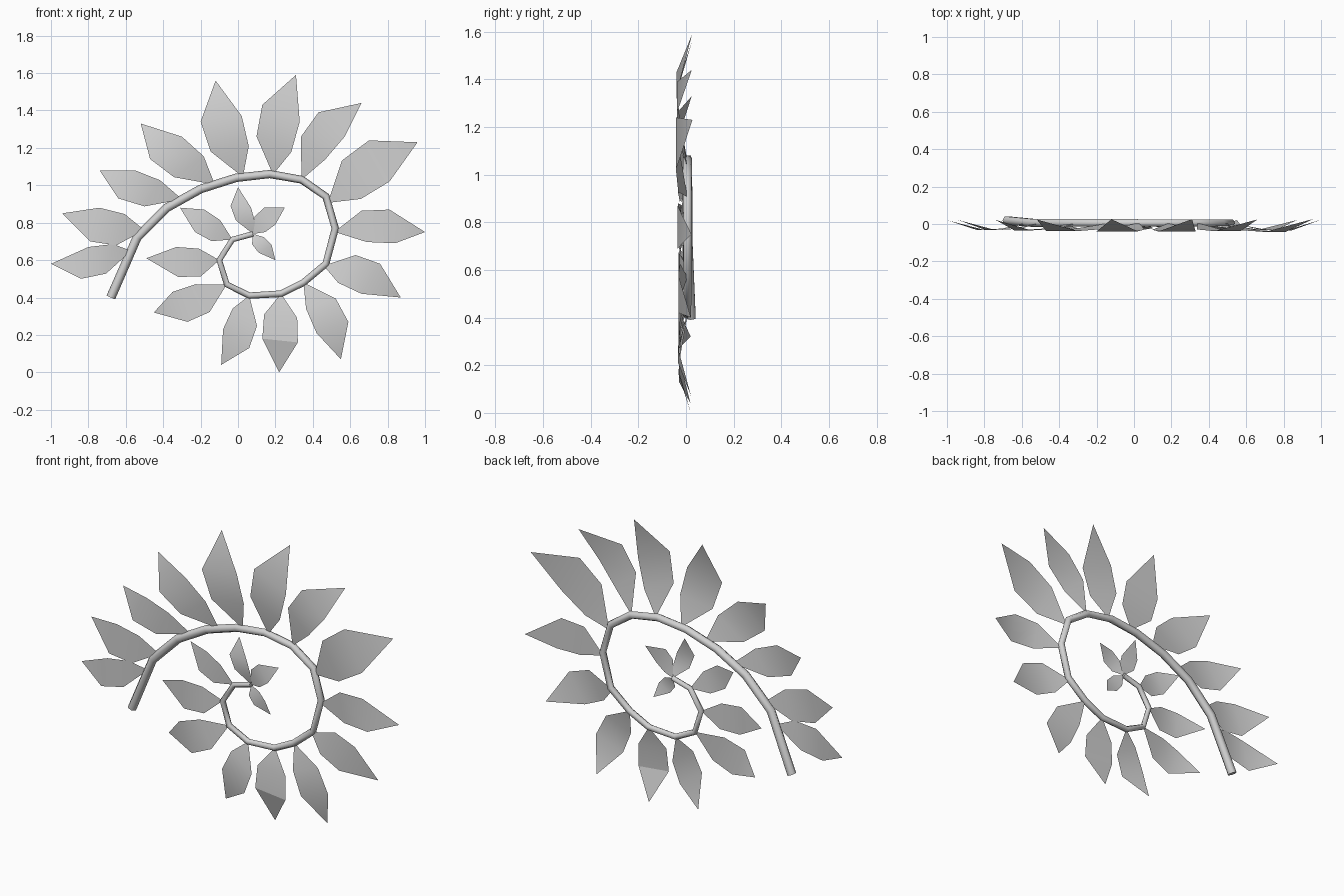
import bpy, bmesh, math
from mathutils import Vector

cube = bpy.data.objects.get("Cube")
if cube:
    bpy.data.objects.remove(cube, do_unlink=True)


def make_material(name, colour):
    mat = bpy.data.materials.new(name)
    mat.use_nodes = True
    mat.diffuse_color = colour
    mat.node_tree.nodes["Principled BSDF"].inputs["Base Color"].default_value = colour
    return mat


grey = make_material("light grey", (0.64, 0.64, 0.64, 1))


def add_object(name, bm):
    mesh = bpy.data.meshes.new(name)
    bm.to_mesh(mesh)
    bm.free()
    mesh.materials.append(grey)
    obj = bpy.data.objects.new(name, mesh)
    bpy.context.collection.objects.link(obj)
    for poly in mesh.polygons:
        poly.use_smooth = True
    return obj


# Spiral path of the stem, from the cut end inwards (x, z)
STEM = [(-0.68, 0.4), (-0.54, 0.72), (-0.38, 0.88), (-0.2, 0.98), (-0.01, 1.04),
        (0.17, 1.06), (0.34, 1.03), (0.47, 0.94), (0.52, 0.77), (0.47, 0.58),
        (0.35, 0.48), (0.23, 0.42), (0.06, 0.41), (-0.06, 0.47), (-0.1, 0.6),
        (-0.03, 0.71), (0.08, 0.74)]
STEM_DEPTH = 0.006
PATH = [Vector((x, STEM_DEPTH, z)) for x, z in STEM]
PATH[0].y = 0.019
LAST = len(PATH) - 1
SIDES = 6


def stem_point(u):
    i = min(int(u), LAST - 1)
    point = PATH[i].lerp(PATH[i + 1], u - i)
    point.y = STEM_DEPTH
    return point


# Stem: tapering tube swept along the path with mitred joints
def build_stem():
    bm = bmesh.new()
    rings = []
    for i, centre in enumerate(PATH):
        before = (centre - PATH[max(i - 1, 0)]).normalized()
        after = (PATH[min(i + 1, LAST)] - centre).normalized()
        tangent = (before + after).normalized()
        across = Vector((tangent.z, 0, -tangent.x)).normalized()
        t = i / LAST
        radius = 0.025 * (1 - t) + 0.015 * t
        ring = []
        for k in range(SIDES):
            a = math.tau * k / SIDES
            offset = across * math.cos(a) + Vector((0, math.sin(a), 0))
            ring.append(bm.verts.new(centre + offset * radius))
        rings.append(ring)
    for low, high in zip(rings, rings[1:]):
        for k in range(SIDES):
            n = (k + 1) % SIDES
            bm.faces.new((low[k], low[n], high[n], high[k]))
    bm.faces.new(rings[0])
    bm.faces.new(rings[-1])
    bmesh.ops.recalc_face_normals(bm, faces=bm.faces)
    obj = add_object("stem", bm)
    bpy.context.view_layer.objects.active = obj
    obj.select_set(True)
    bpy.ops.object.shade_smooth_by_angle(angle=math.radians(65))
    obj.select_set(False)


# Leaf: one bent sheet, pointed at both ends, its bend growing with its length
def build_leaf(name, u, tip, shoulder_a, shoulder_b, folded):
    base = stem_point(u)
    at = lambda p, y: Vector((p[0], y, p[1]))
    length = (at(tip, base.y) - base).length
    end = at(tip, 0.047 * length)
    wide = [at(p, -0.073 * length) for p in (shoulder_a, shoulder_b)]
    back = (base - end) * 0.31
    back.y = 0.017 * length
    middle = (wide[0] + wide[1]) / 2
    narrow = [middle + (w - middle) * 0.93 + back for w in wide]
    bm = bmesh.new()
    b, e, w0, w1, n0, n1 = [bm.verts.new(p) for p in (base, end, *wide, *narrow)]
    for face in ((b, n0, n1), (n0, w0, w1, n1), (w0, e, w1)):
        bm.faces.new(face)
    bm.normal_update()
    if sum(f.normal.y for f in bm.faces) > 0:
        bmesh.ops.reverse_faces(bm, faces=bm.faces)
    bm.edges.get((w0, w1)).smooth = not folded
    add_object(name, bm)


# Each leaf: place along the stem, tip, and the two widest corners
LEAVES = [
    (0.78, (-1.0, 0.58), (-0.8, 0.67), (-0.84, 0.5)),
    (1.25, (-0.94, 0.85), (-0.74, 0.88), (-0.79, 0.7)),
    (2.45, (-0.74, 1.08), (-0.55, 1.08), (-0.64, 0.93)),
    (3.4, (-0.52, 1.33), (-0.3, 1.26), (-0.47, 1.14)),
    (4.2, (-0.12, 1.56), (0.02, 1.37), (-0.2, 1.34)),
    (5.1, (0.31, 1.59), (0.33, 1.34), (0.13, 1.43)),
    (6, (0.66, 1.44), (0.43, 1.39), (0.57, 1.26)),
    (7.2, (0.96, 1.23), (0.7, 1.24), (0.81, 1.02)),
    (8.1, (1.0, 0.75), (0.81, 0.87), (0.84, 0.69)),
    (9.1, (0.87, 0.4), (0.76, 0.58), (0.66, 0.42)),
    (10, (0.55, 0.07), (0.59, 0.27), (0.42, 0.21)),
    (11, (0.22, 0), (0.32, 0.16), (0.13, 0.18)),
    (12, (-0.09, 0.04), (0.06, 0.13), (-0.08, 0.23)),
    (13, (-0.45, 0.32), (-0.35, 0.43), (-0.27, 0.27)),
    (14, (-0.49, 0.61), (-0.33, 0.67), (-0.32, 0.51)),
    (15, (-0.31, 0.88), (-0.18, 0.87), (-0.23, 0.75)),
    (16, (0, 0.99), (0.07, 0.88), (-0.04, 0.89)),
    (16, (0.25, 0.88), (0.14, 0.88), (0.2, 0.79)),
    (16, (0.2, 0.6), (0.18, 0.68), (0.11, 0.64)),
]

build_stem()
for number, (u, tip, corner_a, corner_b) in enumerate(LEAVES, 1):
    # only the lowest leaf has a hard fold
    build_leaf(f"leaf_{number}", u, tip, corner_a, corner_b, folded=tip[1] == 0)
